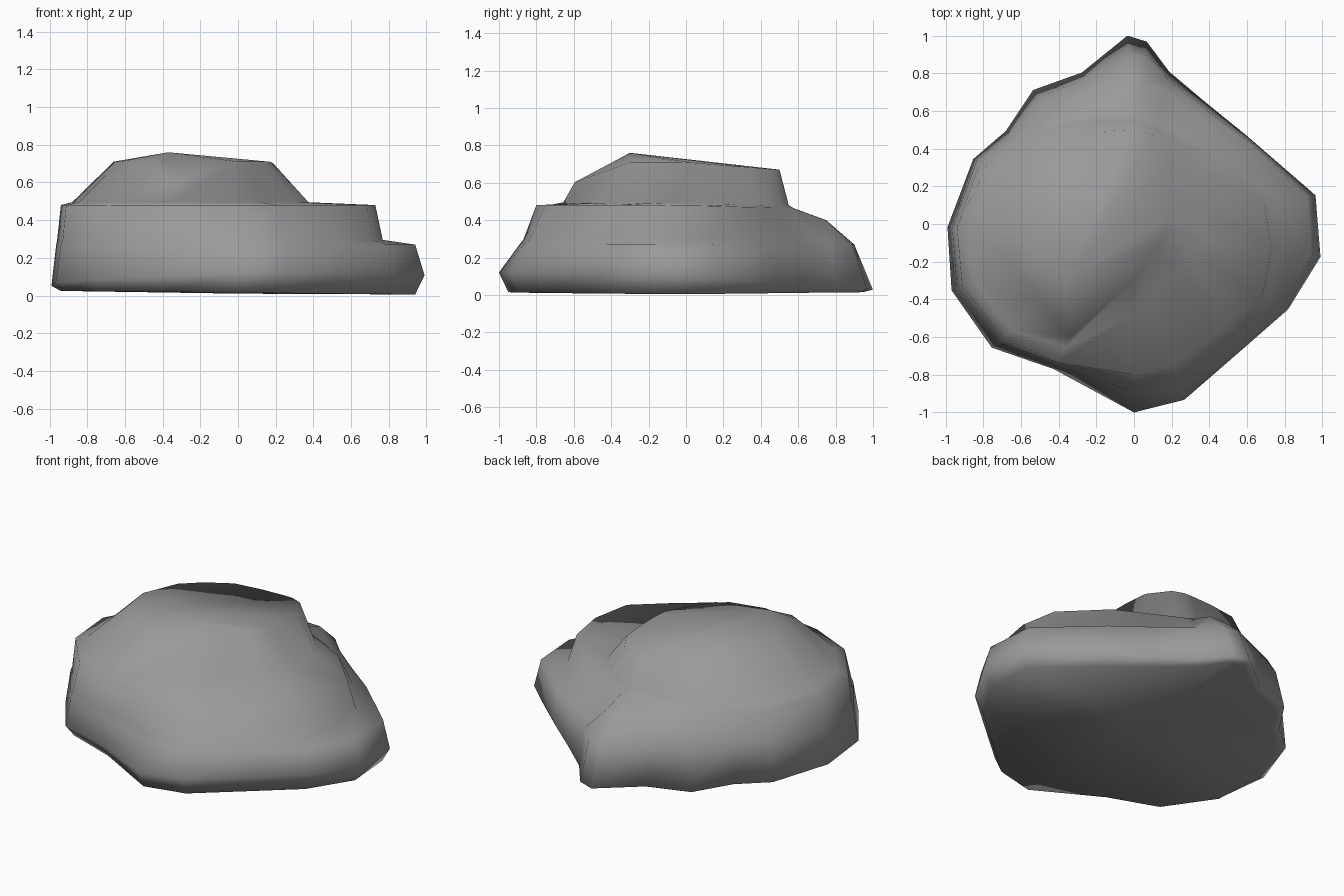
import bpy, bmesh
from math import sin, cos, radians

if "Cube" in bpy.data.objects:
    bpy.data.objects.remove(bpy.data.objects["Cube"])

# spoke directions (degrees) running round the rock
angles = [-10, 9, 38, 60, 77, 86, 92, 109, 127, 144, 158, 181, 200, 221, 241, 270, 286, 313, 331]

# widest outline, near the ground
foot = [1.005, .975, .76, .75, .83, .97, 1.0, .85, .89, .84, .92, .99, 1.03, 1.0, .88, 1.0, .97, .88, .935]
# lower ledge: outer and inner edge
low_out = [.955, .93, .74, .72, .79, .89, .90, .81, .84, .81, .90, .965, 1.0, .97, .86, .89, .90, .85, .90]
low_in = [.78, .76, .66, .66, .73, .75, .75, .75, .79, .79, .88, .96, .99, .96, .85, .87, .87, .81, .82]
# upper ledge: outer and inner edge
mid_out = [.74, .70, .58, .53, .55, .58, .58, .61, .69, .74, .84, .94, .97, .92, .84, .80, .78, .73, .78]
mid_in = [.38, .38, .45, .49, .52, .55, .55, .58, .66, .71, .80, .88, .90, .86, .75, .48, .40, .34, .36]
# rim of the crown
rim = [.17, .18, .24, .38, .48, .50, .50, .52, .58, .61, .64, .66, .67, .64, .68, .30, .22, .17, .16]

# each ring pairs its radii with a height function of x, y
rings = [
    ([r * .95 for r in foot], lambda x, y: .015 - .01 * x),
    (foot, lambda x, y: .075 + .025 * x - .045 * y),
    (low_out, lambda x, y: .27),
    (low_in, lambda x, y: .295 + .35 * max(y - .45, 0) * (x < .1)),
    (mid_out, lambda x, y: .48 - .03 * max(y, 0)),
    (mid_in, lambda x, y: .495 - .03 * max(y, 0)),
    (rim, lambda x, y: .71 - .08 * max(y, 0) - .5 * max(-y - .38, 0)),
]

bm = bmesh.new()
loops = []
for radii, height in rings:
    loop = []
    for a, r in zip(angles, radii):
        x, y = r * cos(radians(a)), r * sin(radians(a))
        loop.append(bm.verts.new((x, y, height(x, y))))
    loops.append(loop)

# walls and ledges between neighbouring rings
n = len(angles)
for lo, hi in zip(loops, loops[1:]):
    for i in range(n):
        j = (i + 1) % n
        bm.faces.new((lo[i], lo[j], hi[j], hi[i]))

# underside and crown, each fanned to one point
bottom = bm.verts.new((0, 0, 0.01))
peak = bm.verts.new((-.37, -.30, .76))
for i in range(n):
    j = (i + 1) % n
    bm.faces.new((loops[0][j], loops[0][i], bottom))
    bm.faces.new((loops[-1][i], loops[-1][j], peak))
bmesh.ops.recalc_face_normals(bm, faces=bm.faces)
for f in bm.faces:
    f.smooth = True

mesh = bpy.data.meshes.new("layered_rock")
bm.to_mesh(mesh)
bm.free()

# dark stone colour
stone = bpy.data.materials.new("dark_stone")
stone.diffuse_color = (.32, .32, .32, 1)
stone.use_nodes = True
stone.node_tree.nodes["Principled BSDF"].inputs["Base Color"].default_value = stone.diffuse_color
mesh.materials.append(stone)
bpy.context.collection.objects.link(bpy.data.objects.new("layered_rock", mesh))
